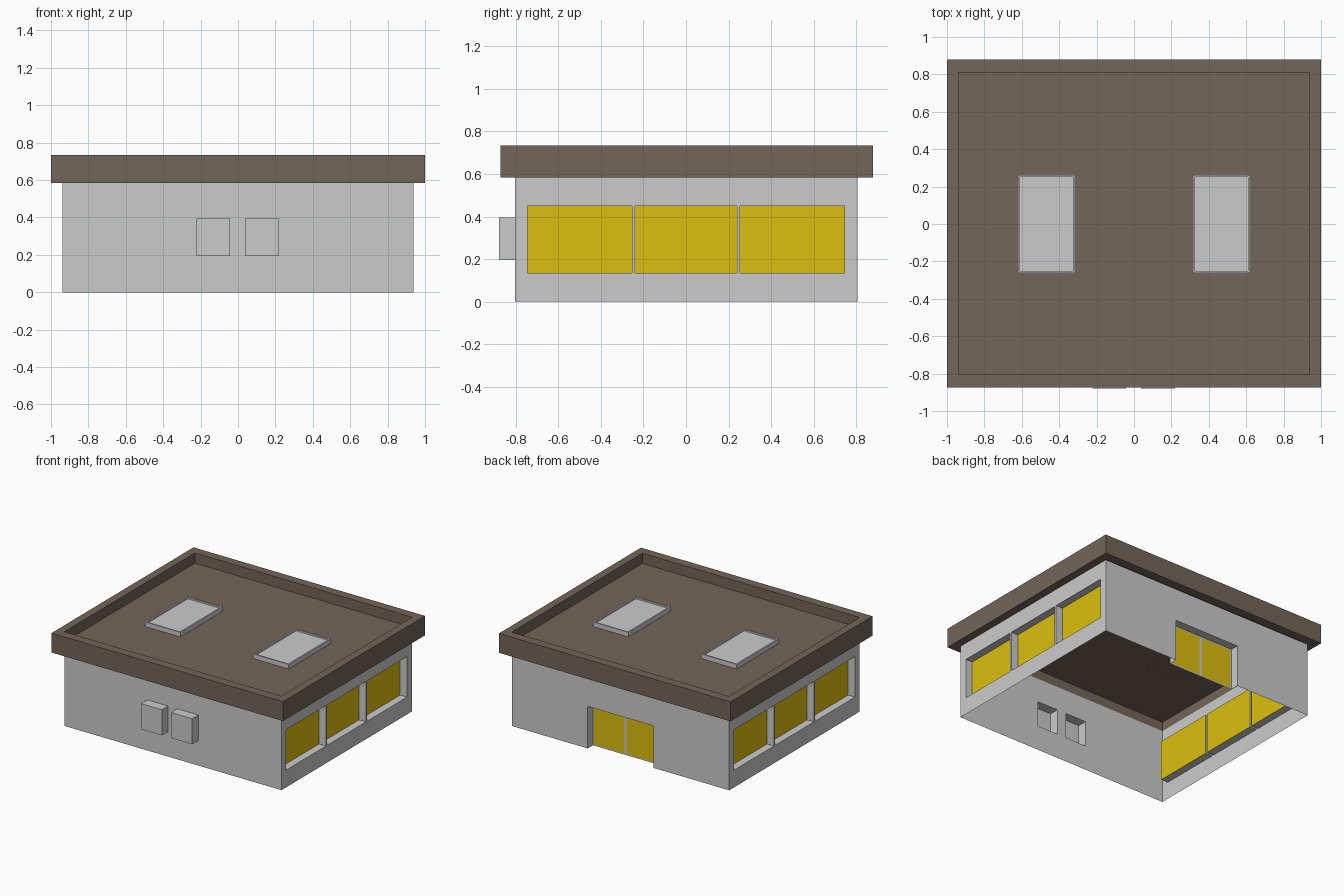
import bpy, bmesh
from mathutils import Vector

if "Cube" in bpy.data.objects:
    bpy.data.objects.remove(bpy.data.objects["Cube"])

X, Y0, Y1, H = 0.938, -0.803, 0.806, 0.583      # wall shell
Z = Vector((0, 0, 1))


def material(name, rgb):
    m = bpy.data.materials.new(name)
    m.diffuse_color = (*rgb, 1)
    m.use_nodes = True
    m.node_tree.nodes["Principled BSDF"].inputs["Base Color"].default_value = m.diffuse_color
    return m


def finish(name, bm, mat=None):
    bmesh.ops.remove_doubles(bm, verts=bm.verts, dist=1e-5)
    me = bpy.data.meshes.new(name)
    bm.to_mesh(me)
    bm.free()
    if mat:
        me.materials.append(mat)
    ob = bpy.data.objects.new(name, me)
    bpy.context.collection.objects.link(ob)
    return ob


def quad(bm, pts):
    bm.faces.new([bm.verts.new(p) for p in pts])


def wall(name, origin, u, width, openings, depth, cap_bm):
    """Single-skin wall; each opening (u0, u1, z0, z1) is pushed in by depth (out if negative)."""
    origin, u = Vector(origin), Vector(u)
    n = u.cross(Z)

    def P(a, z, d=0):
        return origin + u * a + Z * z - n * d

    bm = bmesh.new()
    us = sorted({0, width, *[v for o in openings for v in o[:2]]})
    zs = sorted({0, H, *[v for o in openings for v in o[2:]]})
    for a, b in zip(us, us[1:]):
        for c, e in zip(zs, zs[1:]):
            if not any(o[0] <= a and b <= o[1] and o[2] <= c and e <= o[3] for o in openings):
                quad(bm, [P(a, c), P(b, c), P(b, e), P(a, e)])
    for a, b, c, e in openings:
        corners = [(a, c), (b, c), (b, e), (a, e)]
        for i in range(4):
            p, q = corners[i], corners[(i + 1) % 4]
            if p[1] == q[1] == 0:               # doorway has no sill
                continue
            quad(bm, [P(*p), P(*q), P(*q, depth), P(*p, depth)])
        quad(cap_bm or bm, [P(*k, depth) for k in corners])
    return finish(name, bm)


def rings(name, cx, cy, loops, mat=None):
    """Skin stacked rectangles (half x, half y, z) and fill the last one."""
    bm = bmesh.new()
    prev = None
    for hx, hy, z in loops:
        cur = [bm.verts.new((cx + sx * hx, cy + sy * hy, z))
               for sx, sy in ((-1, -1), (1, -1), (1, 1), (-1, 1))]
        if prev:
            for i in range(4):
                j = (i + 1) % 4
                bm.faces.new((prev[i], prev[j], cur[j], cur[i]))
        prev = cur
    bm.faces.new(prev)
    return finish(name, bm, mat)


yellow = material("yellow_glass", (0.72, 0.52, 0.005))
brown = material("brown_roof", (0.17, 0.133, 0.1))

# Side walls with three recessed windows each
L = Y1 - Y0
spans = ((-0.745, -0.255), (-0.24, 0.24), (0.255, 0.745))
glass = bmesh.new()
wall("right_wall", (X, Y0, 0), (0, 1, 0), L,
     [(a - Y0, b - Y0, 0.135, 0.45) for a, b in spans], 0.06, glass)
wall("left_wall", (-X, Y1, 0), (0, -1, 0), L,
     [(Y1 - b, Y1 - a, 0.135, 0.45) for a, b in spans], 0.06, glass)
finish("window_panes", glass, yellow)

# Front wall with two hollow boxes standing out
wall("front_wall", (-X, Y0, 0), (1, 0, 0), 2 * X,
     [(a + X, b + X, 0.195, 0.395) for a, b in ((-0.223, -0.042), (0.038, 0.219))],
     -0.076, None)

# Back wall with recessed doorway
back = bmesh.new()
wall("back_wall", (X, Y1, 0), (-1, 0, 0), 2 * X,
     [(X - 0.285, X + 0.285, 0, 0.328)], 0.065, back)
back.free()

# Double door: two panes and a thin flush frame between and around them
yd = Y1 - 0.065
panes, frame = bmesh.new(), bmesh.new()
xs = (-0.285, -0.277, -0.011, 0.011, 0.277, 0.285)
zs = (0, 0.01, 0.32, 0.328)
for i in range(5):
    for j in range(3):
        a, b, c, e = xs[i], xs[i + 1], zs[j], zs[j + 1]
        quad(panes if i in (1, 3) and j == 1 else frame,
             [(b, yd, c), (a, yd, c), (a, yd, e), (b, yd, e)])
finish("door_panes", panes, yellow)
finish("door_frame", frame)

# Flat roof: inner lip, soffit, fascia, parapet top, recessed deck
ix, iy, ox, oy = X, 0.806, 1.0, 0.876
rings("roof", 0, 0.003, [(ix, iy, 0.655), (ix, iy, H), (ox, oy, H), (ox, oy, 0.735),
                         (ix, iy, 0.735), (ix, iy, 0.655)], brown)

# Skylights with raised rim and sunk glazing
for side, sx in (("left", -1), ("right", 1)):
    rings(side + "_skylight", sx * 0.468, 0, [
        (0.153, 0.262, 0.653), (0.153, 0.262, 0.69), (0.141, 0.25, 0.69),
        (0.141, 0.25, 0.678)])
